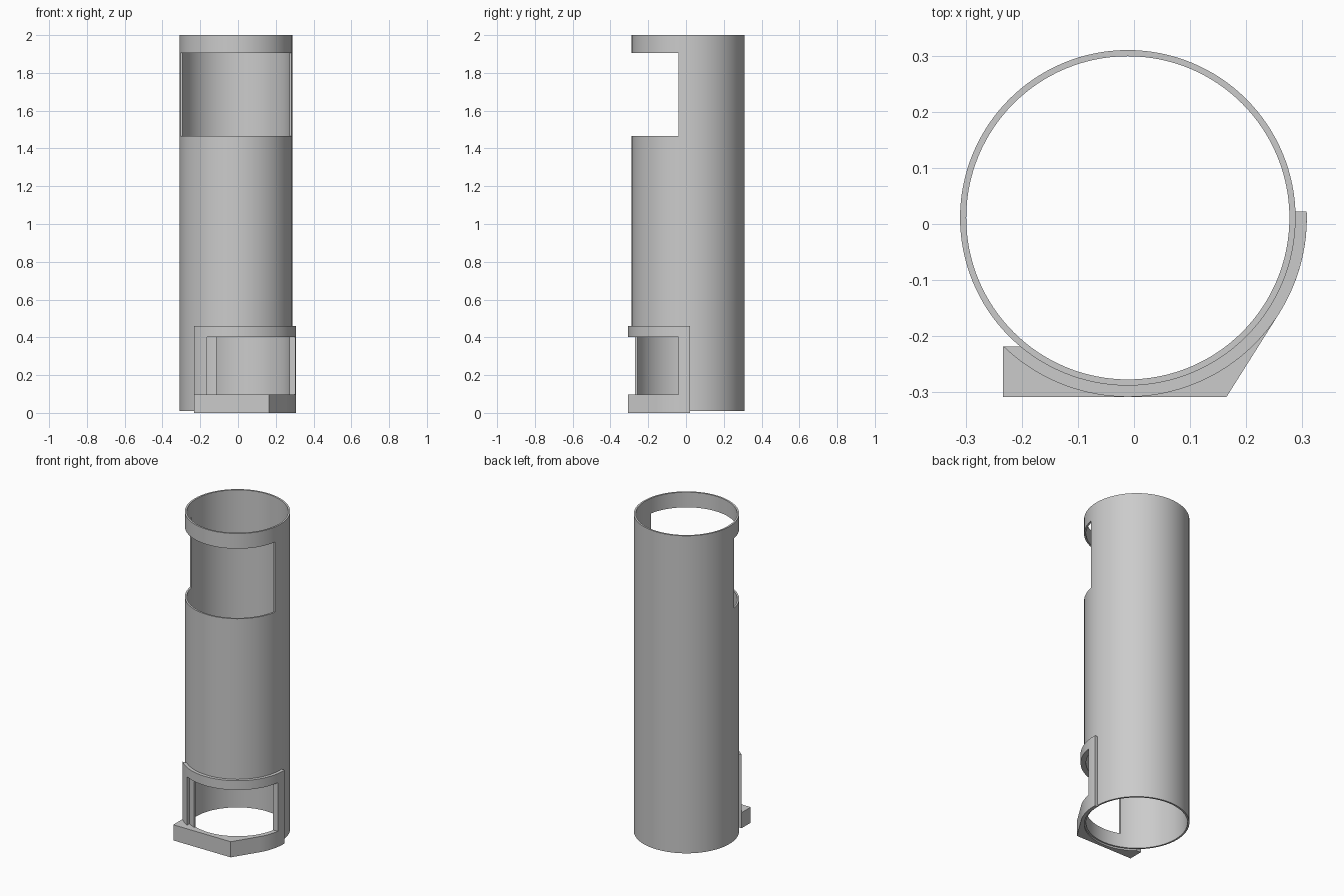
import bpy
import bmesh
import math

cube = bpy.data.objects.get("Cube")
if cube:
    bpy.data.objects.remove(cube, do_unlink=True)

CX, CY = -0.011, 0.011                      # tube axis
R_IN, R_OUT, R_COLLAR = 0.288, 0.299, 0.319
R_SEAT = 0.298                              # collar sinks slightly into the tube wall
BACK, LEFT_CUT, FRONT = 0.022, -0.218, CY - R_COLLAR
FOOT_TOP, COLLAR_TOP = 0.098, 0.46
WINDOW_BACK = -0.04

grey = bpy.data.materials.new("plain grey")
grey.use_nodes = True
colour = (0.6, 0.6, 0.6, 1)
grey.diffuse_color = colour
grey.node_tree.nodes["Principled BSDF"].inputs["Base Color"].default_value = colour


def make_object(name, bm):
    bmesh.ops.recalc_face_normals(bm, faces=bm.faces)
    mesh = bpy.data.meshes.new(name)
    bm.to_mesh(mesh)
    bm.free()
    mesh.materials.append(grey)
    obj = bpy.data.objects.new(name, mesh)
    bpy.context.collection.objects.link(obj)
    return obj


def prism(name, outline, z0, z1):
    bm = bmesh.new()
    face = bm.faces.new([bm.verts.new((x, y, z0)) for x, y in outline])
    result = bmesh.ops.extrude_face_region(bm, geom=[face], use_keep_orig=True)
    top = [v for v in result["geom"] if isinstance(v, bmesh.types.BMVert)]
    bmesh.ops.translate(bm, verts=top, vec=(0, 0, z1 - z0))
    return make_object(name, bm)


def arc(radius, start, end, steps):
    angles = [start + (end - start) * i / steps for i in range(steps + 1)]
    return [(CX + radius * math.cos(a), CY + radius * math.sin(a)) for a in angles]


def angle_at(radius, y, left=False):
    a = math.asin((y - CY) / radius)
    return -math.pi - a if left else a


def pipe(name, z0, z1, steps=128):
    bm = bmesh.new()
    rings = []
    for radius, z in ((R_OUT, z0), (R_OUT, z1), (R_IN, z1), (R_IN, z0)):
        points = arc(radius, 0, math.tau, steps)[:-1]
        rings.append([bm.verts.new((x, y, z)) for x, y in points])
    for k in range(4):
        a, b = rings[k], rings[(k + 1) % 4]
        for i in range(steps):
            j = (i + 1) % steps
            bm.faces.new((a[i], a[j], b[j], b[i]))
    return make_object(name, bm)


def cut_window(obj, x0, z0, z1):
    box = [(x0, -1), (1, -1), (1, WINDOW_BACK), (x0, WINDOW_BACK)]
    cutter = prism("window_cutter", box, z0, z1)
    cutter.hide_render = True
    mod = obj.modifiers.new("window", "BOOLEAN")
    mod.operation = "DIFFERENCE"
    mod.solver = "EXACT"
    mod.object = cutter
    bpy.context.view_layer.objects.active = obj
    bpy.ops.object.modifier_apply(modifier=mod.name)
    bpy.data.objects.remove(cutter, do_unlink=True)


# Main tube with a wide upper opening and a lower opening behind the collar
tube = pipe("tube", 0.01, 2.0)
cut_window(tube, -1, 1.466, 1.905)
cut_window(tube, -0.115, FOOT_TOP, 0.402)

# Curved collar framing the lower opening
seat = arc(R_SEAT, angle_at(R_SEAT, BACK), angle_at(R_SEAT, LEFT_CUT, True), 56)
rim = arc(R_COLLAR, angle_at(R_COLLAR, LEFT_CUT, True), angle_at(R_COLLAR, BACK), 56)
collar = prism("collar", rim + seat, FOOT_TOP, COLLAR_TOP)
cut_window(collar, -0.165, 0.05, 0.402)

# Foot: squared front block whose slanted side runs tangent into the collar
corner_x = 0.165
half = math.atan2(corner_x - CX, R_COLLAR)
tangent = -math.pi / 2 + 2 * half
block = [rim[0], (rim[0][0], FRONT), (corner_x, FRONT)]
side = arc(R_COLLAR, tangent, angle_at(R_COLLAR, BACK), 20)
foot = prism("foot", block + side + seat, 0, FOOT_TOP)

# Smooth curves, sharp edges
bpy.ops.object.select_all(action="DESELECT")
for obj in (tube, collar, foot):
    obj.select_set(True)
bpy.context.view_layer.objects.active = tube
bpy.ops.object.shade_smooth_by_angle(angle=math.radians(30))
